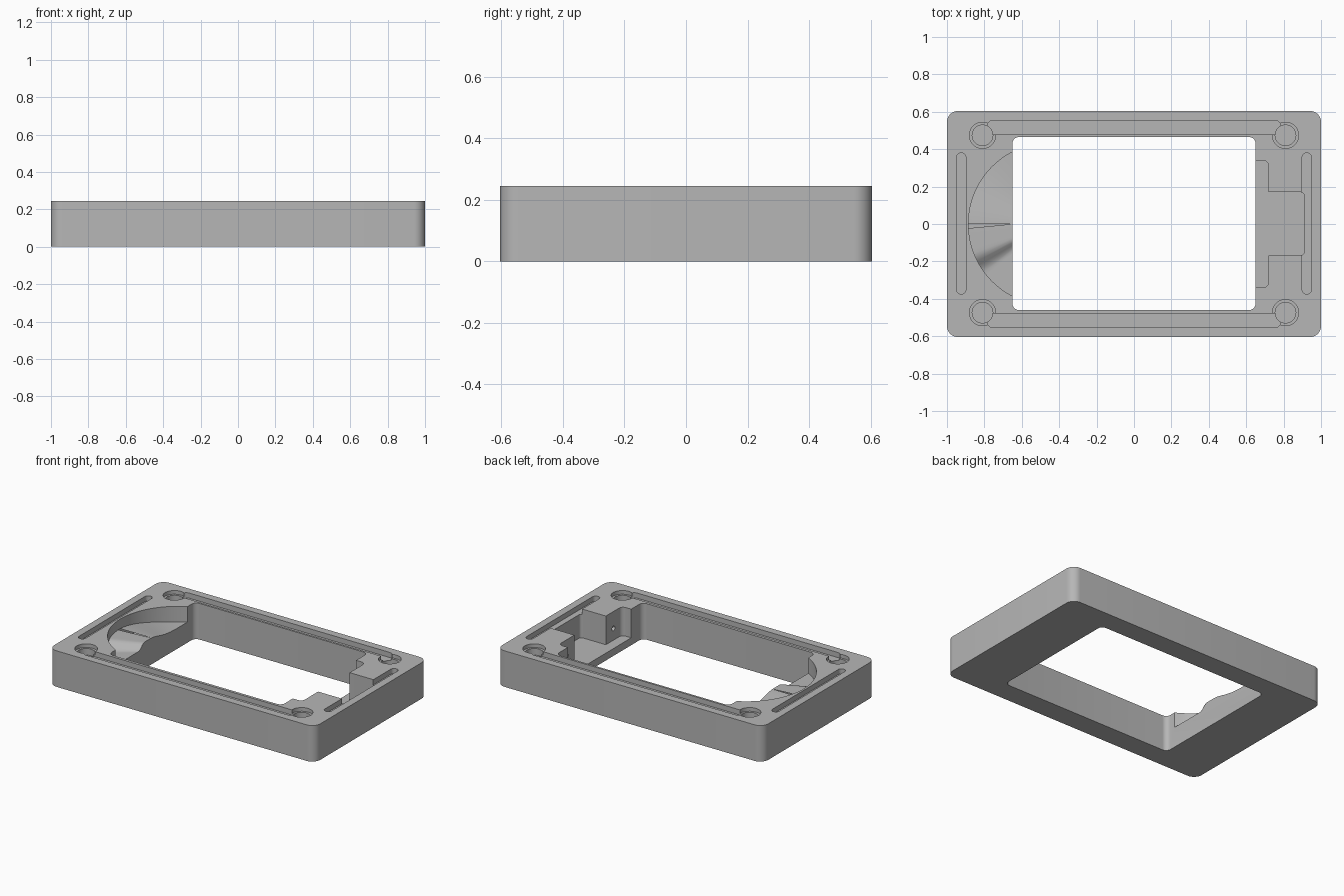
import bpy, bmesh, math

old = bpy.data.objects.get("Cube")
if old:
    bpy.data.objects.remove(old, do_unlink=True)

TOP = 0.245

grey = bpy.data.materials.new("plain grey")
grey.use_nodes = True
grey.diffuse_color = (0.47, 0.47, 0.47, 1)
grey.node_tree.nodes["Principled BSDF"].inputs["Base Color"].default_value = (0.47, 0.47, 0.47, 1)


def finish(name, bm):
    bmesh.ops.recalc_face_normals(bm, faces=bm.faces)
    mesh = bpy.data.meshes.new(name)
    bm.to_mesh(mesh)
    bm.free()
    mesh.materials.append(grey)
    obj = bpy.data.objects.new(name, mesh)
    bpy.context.collection.objects.link(obj)
    return obj


def rounded_block(name, x0, x1, y0, y1, z0, z1, radius, segments=8):
    """Box with rounded vertical edges."""
    bm = bmesh.new()
    bmesh.ops.create_cube(bm, size=1)
    for v in bm.verts:
        v.co.x = x1 if v.co.x > 0 else x0
        v.co.y = y1 if v.co.y > 0 else y0
        v.co.z = z1 if v.co.z > 0 else z0
    upright = [e for e in bm.edges if abs(e.verts[0].co.z - e.verts[1].co.z) > 1e-4]
    bmesh.ops.bevel(bm, geom=upright, offset=radius, segments=segments,
                    profile=0.5, affect='EDGES')
    return finish(name, bm)


def cylinder(name, radius, depth, location, along_x=False, sides=40):
    bm = bmesh.new()
    bmesh.ops.create_cone(bm, cap_ends=True, segments=sides, radius1=radius,
                          radius2=radius, depth=depth)
    obj = finish(name, bm)
    obj.location = location
    if along_x:
        obj.rotation_euler.y = math.pi / 2
    return obj


def ease(a, b, t):
    t = max(0, min(1, t))
    return a + (b - a) * (1 - math.cos(math.pi * t)) / 2


def wave_height(deg):
    """Height of the bowl floor around its centre."""
    if deg < -22:
        return ease(0.14, 0.18, (deg + 36) / 14)
    return ease(0.18, 0.14, (deg + 5) / 60)


def bowl_cutter():
    """Fan with a wavy underside."""
    bm = bmesh.new()
    centre_x, inner, outer = -0.452, 0.1, 0.433
    rings = []
    for deg in range(-75, 76, 3):
        a = math.radians(deg)
        z = wave_height(deg)
        ring = [bm.verts.new((centre_x - r * math.cos(a), r * math.sin(a), h))
                for r, h in ((inner, z), (outer, z), (outer, 0.35), (inner, 0.35))]
        rings.append(ring)
    for a, b in zip(rings, rings[1:]):
        for i in range(4):
            j = (i + 1) % 4
            bm.faces.new((a[i], a[j], b[j], b[i]))
    bm.faces.new(rings[0])
    bm.faces.new(rings[-1])
    return finish("bowl_cutter", bm)


# Main body
frame = rounded_block("frame", -1, 1, -0.605, 0.605, 0, TOP, 0.06)

# Central opening, bowl at one end and stepped pocket at the other
cutters = [
    rounded_block("opening", -0.65, 0.65, -0.46, 0.465, -0.1, 0.4, 0.035),
    bowl_cutter(),
    rounded_block("wide_pocket", 0.5, 0.72, -0.34, 0.34, 0.05, 0.4, 0.03),
    rounded_block("deep_pocket", 0.45, 0.91, -0.168, 0.17, 0.05, 0.4, 0.02),
]

for s in (-1, 1):
    # Long and short grooves in the top face
    y, x = s * 0.516, s * 0.924
    cutters.append(rounded_block("long_groove", -0.785, 0.785, y - 0.037, y + 0.037,
                                 TOP - 0.035, 0.4, 0.03))
    cutters.append(rounded_block("short_groove", x - 0.025, x + 0.025, -0.375, 0.38,
                                 TOP - 0.035, 0.4, 0.0245))
    # Cable holes in the pocket step
    cutters.append(cylinder("cable_hole", 0.016, 0.12, (0.74, s * 0.25, 0.13), True, 20))
    # Stepped screw holes in the corners
    for t in (-1, 1):
        px, py = s * 0.81, t * 0.474
        cutters.append(cylinder("screw_recess", 0.07, 0.2, (px, py, TOP + 0.075)))
        cutters.append(cylinder("screw_hole", 0.055, 0.3, (px, py, TOP + 0.08)))

# Cut everything out of the body
bpy.context.view_layer.objects.active = frame
for c in cutters:
    c.hide_render = True
    mod = frame.modifiers.new("cut", 'BOOLEAN')
    mod.operation = 'DIFFERENCE'
    mod.solver = 'EXACT'
    mod.object = c
    bpy.context.view_layer.update()
    bpy.ops.object.modifier_apply(modifier=mod.name)
    bpy.data.objects.remove(c, do_unlink=True)

# Smooth the rounded walls and keep sharp rims
bpy.ops.object.select_all(action='DESELECT')
frame.select_set(True)
bpy.ops.object.shade_smooth_by_angle(angle=math.radians(30))
